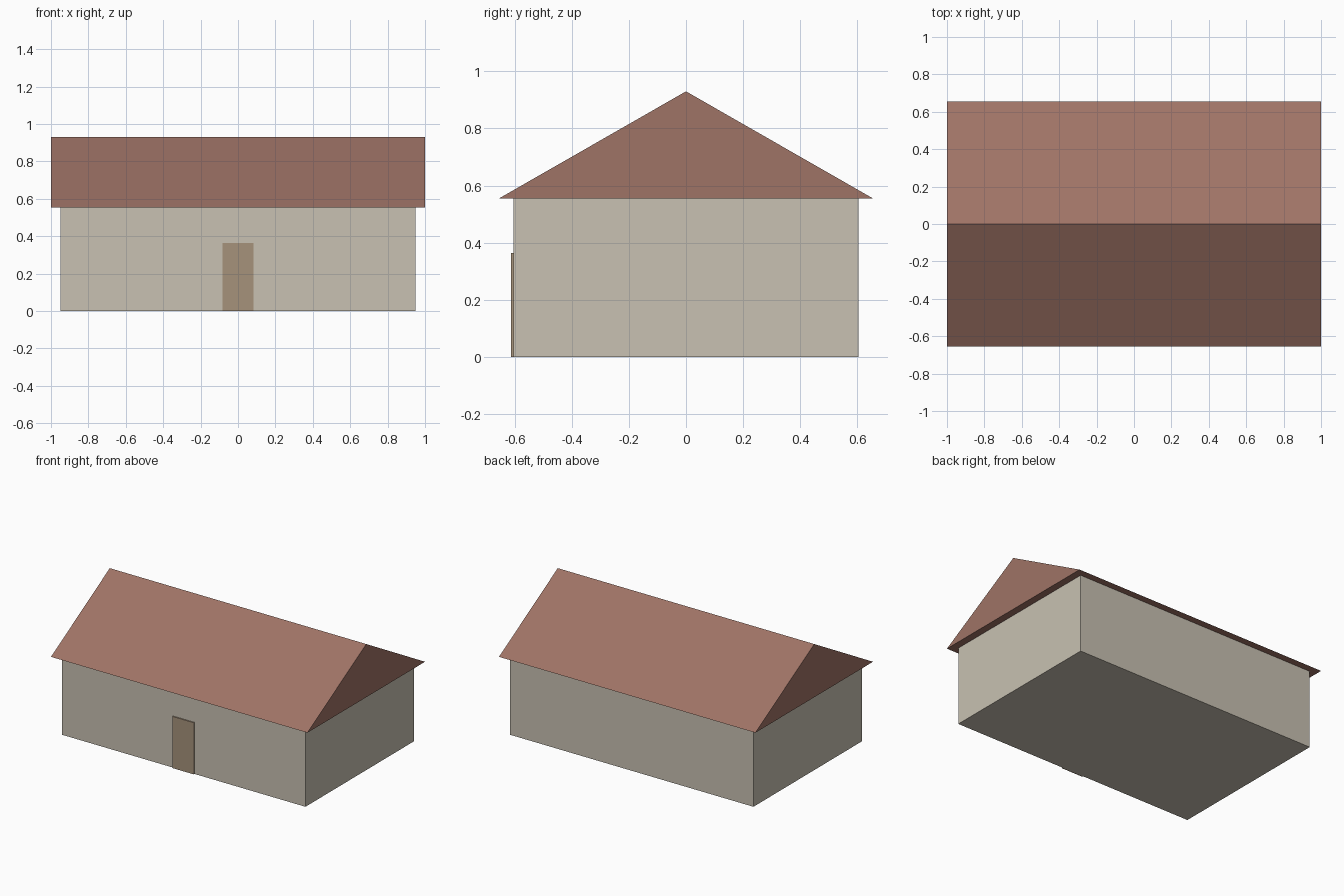
import bpy
import bmesh

default = bpy.data.objects.get("Cube")
if default:
    bpy.data.objects.remove(default, do_unlink=True)

EAVES, RIDGE = 0.555, 0.93


def material(name, rgb):
    """Flat material from 0-255 display values, stored as linear."""
    color = [((c / 255 + 0.055) / 1.055) ** 2.4 for c in rgb] + [1.0]
    mat = bpy.data.materials.new(name)
    mat.use_nodes = True
    mat.diffuse_color = color
    mat.node_tree.nodes["Principled BSDF"].inputs["Base Color"].default_value = color
    return mat


def prism(name, profile, x0, x1, mat):
    """Extrude a (y, z) profile along x from x0 to x1."""
    bm = bmesh.new()
    face = bm.faces.new([bm.verts.new((x0, y, z)) for y, z in profile])
    cap = bmesh.ops.extrude_face_region(bm, geom=[face])["geom"]
    moved = [v for v in cap if isinstance(v, bmesh.types.BMVert)]
    bmesh.ops.translate(bm, verts=moved, vec=(x1 - x0, 0, 0))
    bmesh.ops.recalc_face_normals(bm, faces=bm.faces)
    mesh = bpy.data.meshes.new(name)
    bm.to_mesh(mesh)
    bm.free()
    mesh.materials.append(mat)
    obj = bpy.data.objects.new(name, mesh)
    bpy.context.collection.objects.link(obj)
    return obj


def box_profile(y0, y1, top):
    return [(y0, 0), (y1, 0), (y1, top), (y0, top)]


plaster = material("warm_grey_plaster", (200, 193, 178))
tiles = material("red_brown_tiles", (159, 115, 102))
wood = material("brown_wood", (166, 146, 123))

# Walls
prism("walls", box_profile(-0.604, 0.604, EAVES), -0.949, 0.949, plaster)

# Closed gable roof with overhanging eaves
prism("roof", [(-0.655, EAVES), (0.655, EAVES), (0, RIDGE)], -1, 1, tiles)

# Front door, a thin plate on the wall
prism("front_door", box_profile(-0.612, -0.604, 0.364), -0.084, 0.084, wood)
